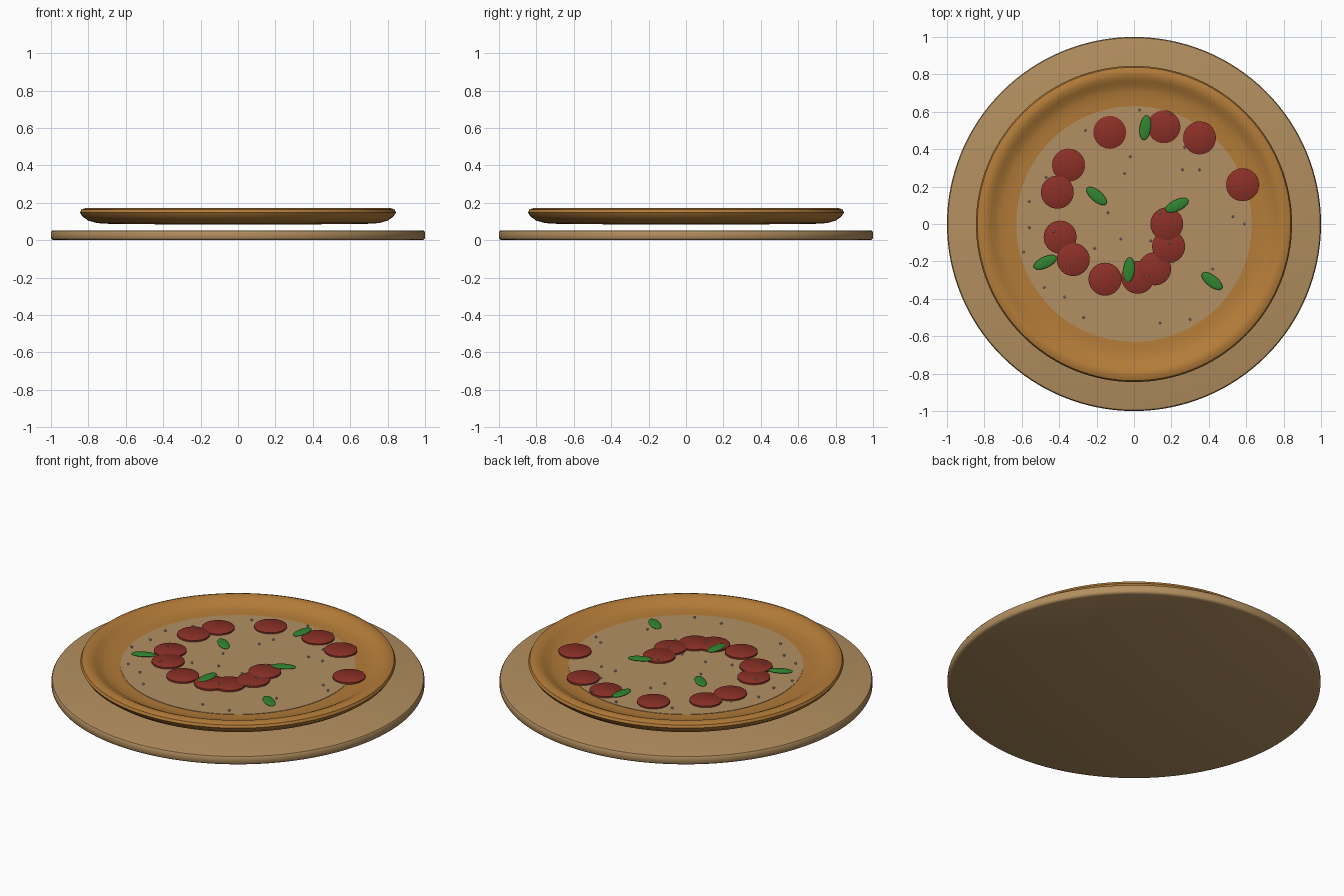
import bpy
import bmesh
from math import cos, sin, radians, tau
from mathutils import Matrix

default = bpy.data.objects.get("Cube")
if default:
    bpy.data.objects.remove(default, do_unlink=True)


def material(name, rgb):
    mat = bpy.data.materials.new(name)
    mat.use_nodes = True
    colour = (*rgb, 1)
    mat.diffuse_color = colour
    mat.node_tree.nodes["Principled BSDF"].inputs["Base Color"].default_value = colour
    return mat


wood = material("pale_wood", (0.45, 0.275, 0.115))
dough = material("baked_crust", (0.45, 0.2, 0.04))
cheese = material("melted_cheese", (0.45, 0.28, 0.125))
salami = material("red_salami", (0.26, 0.03, 0.02))
leaf = material("basil_green", (0.03, 0.23, 0.03))
salt = material("grey_seasoning", (0.5, 0.5, 0.5))


def finish(name, bm, mat):
    """Turn a bmesh into a smooth-shaded object with one material."""
    bmesh.ops.recalc_face_normals(bm, faces=bm.faces)
    mesh = bpy.data.meshes.new(name)
    bm.to_mesh(mesh)
    bm.free()
    mesh.materials.append(mat)
    obj = bpy.data.objects.new(name, mesh)
    bpy.context.collection.objects.link(obj)
    bpy.ops.object.select_all(action="DESELECT")
    obj.select_set(True)
    bpy.context.view_layer.objects.active = obj
    bpy.ops.object.shade_smooth_by_angle(angle=radians(40))
    return obj


def lathe(name, profile, mat, sides=96, centre=(0, 0, 0)):
    """Revolve (radius, height) points about z and cap both ends."""
    bm = bmesh.new()
    rings = []
    for r, z in profile:
        rings.append([bm.verts.new((r * cos(tau * i / sides), r * sin(tau * i / sides), z))
                      for i in range(sides)])
    for low, high in zip(rings, rings[1:]):
        for i in range(sides):
            j = (i + 1) % sides
            bm.faces.new((low[i], low[j], high[j], high[i]))
    bm.faces.new(rings[0][::-1])
    bm.faces.new(rings[-1])
    bmesh.ops.translate(bm, verts=bm.verts, vec=centre)
    return finish(name, bm, mat)


# Round serving board with softened rims
lathe("serving_board", [(0.985, 0), (0.995, 0.004), (1, 0.012),
                        (1, 0.042), (0.995, 0.05), (0.985, 0.053)], wood, 128)

# Dough base with a raised rolled rim, hovering just over the board
lathe("crust", [(0.3, 0.084), (0.68, 0.087), (0.75, 0.091), (0.8, 0.104), (0.832, 0.127),
                (0.845, 0.148), (0.838, 0.163), (0.815, 0.172), (0.79, 0.17),
                (0.765, 0.158), (0.74, 0.143), (0.71, 0.133), (0.66, 0.128), (0.4, 0.125)],
      dough, 128)

# Thin cheese layer
lathe("cheese_layer", [(0.63, 0.12), (0.63, 0.13)], cheese)

# Salami slices
slices = [(-0.13, 0.49), (0.16, 0.52), (0.35, 0.46), (0.58, 0.21), (-0.35, 0.315),
          (-0.41, 0.17), (-0.395, -0.07), (-0.325, -0.19), (-0.155, -0.295),
          (0.02, -0.285), (0.11, -0.24), (0.185, -0.12), (0.175, 0)]
for n, (x, y) in enumerate(slices):
    lathe(f"salami_slice_{n + 1}", [(0.088, 0.124), (0.088, 0.138), (0.085, 0.14)],
          salami, 40, (x, y, n * 0.0002))

# Basil leaves: flattened ellipsoids turned about z
leaves = [(0.06, 0.515, 82), (-0.2, 0.15, -40), (0.23, 0.1, 25),
          (-0.475, -0.205, 25), (-0.027, -0.245, 85), (0.417, -0.305, -38)]
for n, (x, y, angle) in enumerate(leaves):
    bm = bmesh.new()
    bmesh.ops.create_uvsphere(bm, u_segments=24, v_segments=12, radius=1)
    bm.transform(Matrix.Translation((x, y, 0.143)) @ Matrix.Rotation(radians(angle), 4, "Z")
                 @ Matrix.Diagonal((0.067, 0.03, 0.008, 1)))
    finish(f"basil_leaf_{n + 1}", bm, leaf)

# Seasoning grains scattered over the top
grains = [(-0.26, 0.5), (0.03, 0.61), (0.2, 0.59), (-0.02, 0.36), (-0.05, 0.27),
          (-0.14, 0.06), (-0.56, 0.12), (-0.56, -0.02), (-0.59, -0.15), (-0.48, -0.34),
          (-0.37, -0.39), (-0.27, -0.5), (0.14, -0.53), (0.3, -0.51), (0.42, -0.24),
          (0.26, 0.29), (0.35, 0.29), (0.27, 0.41), (0.53, 0.04), (0.59, 0),
          (-0.21, -0.13), (-0.07, -0.08), (0.09, -0.09), (-0.47, 0.25), (-0.43, -0.04),
          (-0.35, -0.23), (0.07, -0.28), (0.19, -0.1), (0.21, -0.2), (0.14, 0.06)]
bm = bmesh.new()
for x, y in grains:
    on_slice = any((x - a) ** 2 + (y - b) ** 2 < 0.088 ** 2 for a, b in slices)
    bmesh.ops.create_icosphere(bm, subdivisions=1, radius=0.007,
                               matrix=Matrix.Translation((x, y, 0.145 if on_slice else 0.135)))
finish("seasoning_grains", bm, salt)
